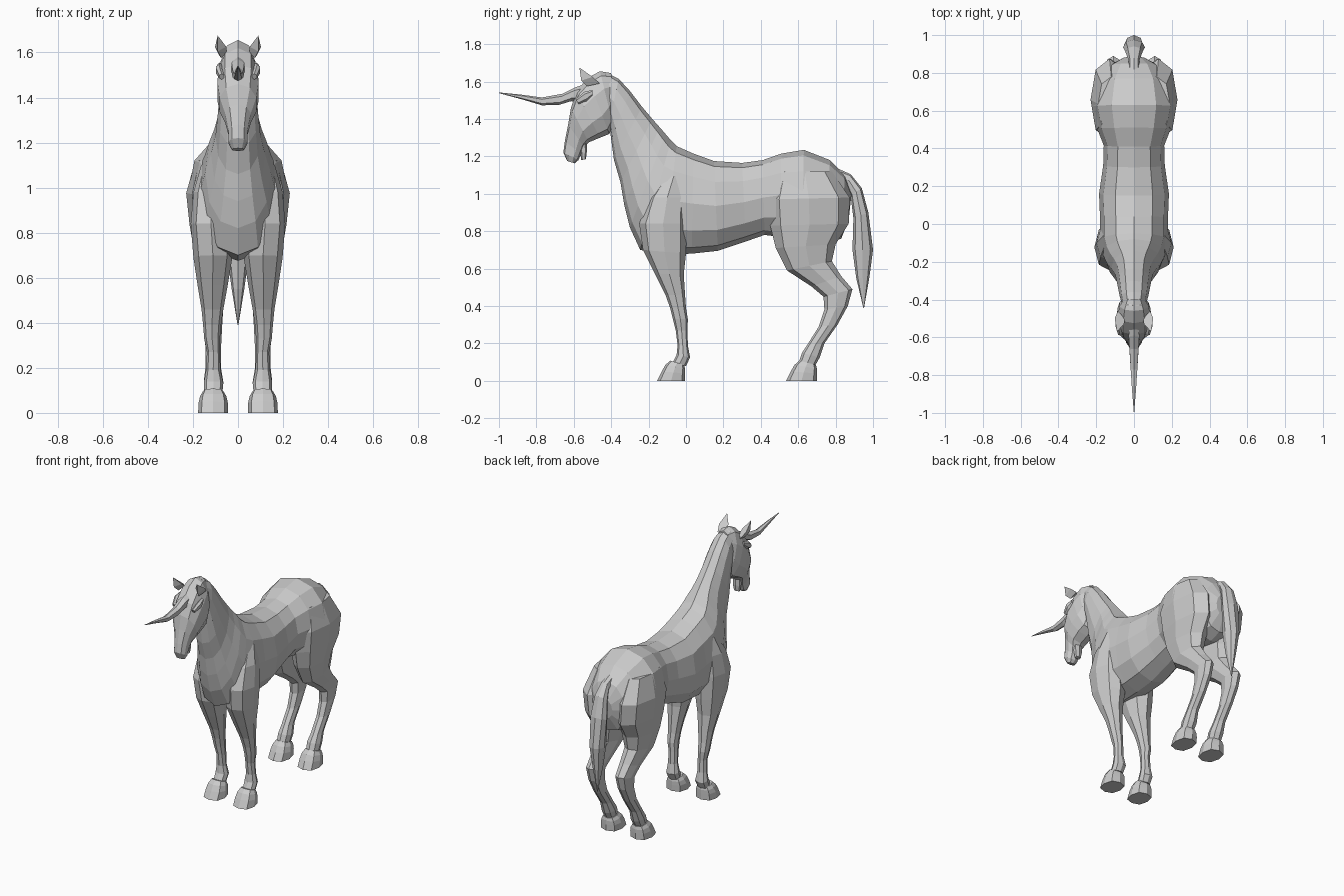
import bpy, bmesh, math
from mathutils import Vector

coat = bpy.data.materials.new("grey_coat")
coat.diffuse_color = (0.6, 0.6, 0.6, 1)


def finish(name, bm):
    bmesh.ops.recalc_face_normals(bm, faces=bm.faces)
    mesh = bpy.data.meshes.new(name)
    bm.to_mesh(mesh)
    bm.free()
    mesh.materials.append(coat)
    obj = bpy.data.objects.new(name, mesh)
    bpy.context.collection.objects.link(obj)
    return obj


def loft(name, sections, sides=8, power=0.9, side=1):
    """Skin rings; each section is (y, z) of one edge, (y, z) of the other, x min, x max."""
    bm = bmesh.new()
    rings = []
    for ay, az, by, bz, x0, x1 in sections:
        mid = Vector(((x0 + x1) / 2, (ay + by) / 2, (az + bz) / 2))
        arm = Vector((0, (ay - by) / 2, (az - bz) / 2))
        ring = []
        for i in range(sides):
            a = 2 * math.pi * i / sides
            c, s = math.cos(a), math.sin(a)
            c = math.copysign(abs(c) ** power, c) if abs(c) > 1e-6 else 0
            s = math.copysign(abs(s) ** power, s) if abs(s) > 1e-6 else 0
            p = mid + arm * c + Vector(((x1 - x0) / 2 * s, 0, 0))
            p.x *= side
            ring.append(bm.verts.new(p))
        rings.append(ring)
    for r, q in zip(rings, rings[1:]):
        for i in range(sides):
            j = (i + 1) % sides
            bm.faces.new((r[i], r[j], q[j], q[i]))
    bm.faces.new(rings[0])
    bm.faces.new(rings[-1])
    return finish(name, bm)


def centred(rows):
    return [(a, b, c, d, -w, w) for a, b, c, d, w in rows]


# Torso, from rump to chest, rising into the neck
loft("torso_and_neck", centred([
    (0.885, 1.00, 0.87, 0.86, 0.06),
    (0.85, 1.10, 0.83, 0.76, 0.13),
    (0.77, 1.18, 0.75, 0.73, 0.19),
    (0.63, 1.235, 0.62, 0.74, 0.22),
    (0.51, 1.215, 0.50, 0.77, 0.195),
    (0.41, 1.18, 0.42, 0.78, 0.16),
    (0.30, 1.165, 0.32, 0.745, 0.163),
    (0.15, 1.175, 0.17, 0.695, 0.185),
    (0.04, 1.215, 0.03, 0.68, 0.18),
    (-0.05, 1.255, -0.12, 0.675, 0.18),
    (-0.08, 1.285, -0.245, 0.70, 0.165),
    (-0.11, 1.32, -0.30, 0.82, 0.145),
    (-0.14, 1.355, -0.33, 0.94, 0.12),
    (-0.18, 1.40, -0.35, 1.06, 0.10),
    (-0.235, 1.465, -0.385, 1.18, 0.09),
    (-0.30, 1.55, -0.40, 1.29, 0.082),
    (-0.36, 1.615, -0.41, 1.37, 0.075),
    (-0.43, 1.65, -0.44, 1.42, 0.06),
]), 12)

# Head, from poll and cheeks to muzzle
loft("head", centred([
    (-0.40, 1.645, -0.385, 1.43, 0.055),
    (-0.46, 1.655, -0.39, 1.37, 0.08),
    (-0.525, 1.62, -0.41, 1.32, 0.092),
    (-0.585, 1.55, -0.46, 1.30, 0.095),
    (-0.615, 1.46, -0.52, 1.275, 0.085),
    (-0.63, 1.37, -0.545, 1.25, 0.06),
    (-0.648, 1.28, -0.56, 1.215, 0.045),
    (-0.656, 1.22, -0.575, 1.18, 0.043),
    (-0.635, 1.175, -0.595, 1.163, 0.028),
]), 10)

# Lower lip hanging behind the muzzle
loft("lower_lip", centred([
    (-0.57, 1.27, -0.53, 1.27, 0.03),
    (-0.565, 1.215, -0.53, 1.225, 0.028),
    (-0.56, 1.18, -0.535, 1.185, 0.02),
]), 6)

# Curved horn
loft("horn", centred([
    (-0.53, 1.59, -0.57, 1.49, 0.03),
    (-0.59, 1.57, -0.615, 1.495, 0.032),
    (-0.66, 1.535, -0.68, 1.475, 0.027),
    (-0.77, 1.515, -0.77, 1.473, 0.02),
    (-0.88, 1.53, -0.87, 1.503, 0.012),
    (-1.0, 1.542, -1.0, 1.538, 0.001),
]), 6)

# Tail with a tapered tip
loft("tail", centred([
    (0.80, 1.14, 0.83, 1.04, 0.03),
    (0.88, 1.105, 0.86, 1.04, 0.03),
    (0.94, 1.03, 0.88, 0.99, 0.045),
    (0.975, 0.90, 0.895, 0.87, 0.058),
    (1.0, 0.70, 0.89, 0.70, 0.048),
    (0.98, 0.55, 0.91, 0.55, 0.028),
    (0.952, 0.39, 0.948, 0.39, 0.002),
]), 8)

for side, label in ((1, "right"), (-1, "left")):
    # Front leg from shoulder to fetlock
    loft("front_leg_" + label, [
        (-0.11, 1.10, -0.02, 1.09, 0.05, 0.165),
        (-0.20, 0.98, 0.0, 0.98, 0.04, 0.198),
        (-0.25, 0.84, 0.005, 0.84, 0.03, 0.21),
        (-0.23, 0.70, 0.0, 0.68, 0.025, 0.198),
        (-0.165, 0.57, -0.012, 0.57, 0.045, 0.18),
        (-0.11, 0.46, -0.005, 0.46, 0.065, 0.162),
        (-0.085, 0.39, 0.0, 0.39, 0.075, 0.155),
        (-0.07, 0.33, 0.01, 0.33, 0.08, 0.15),
        (-0.055, 0.27, 0.008, 0.27, 0.08, 0.138),
        (-0.045, 0.19, 0.01, 0.19, 0.078, 0.142),
        (-0.05, 0.14, 0.022, 0.125, 0.065, 0.152),
        (-0.075, 0.09, 0.0, 0.08, 0.07, 0.15),
    ], 8, side=side)

    # Hind leg from thigh through hock to fetlock
    loft("hind_leg_" + label, [
        (0.49, 1.12, 0.78, 1.12, 0.05, 0.19),
        (0.44, 0.97, 0.875, 0.98, 0.03, 0.23),
        (0.45, 0.83, 0.87, 0.84, 0.02, 0.215),
        (0.48, 0.71, 0.80, 0.73, 0.025, 0.195),
        (0.54, 0.59, 0.78, 0.64, 0.045, 0.175),
        (0.67, 0.505, 0.83, 0.56, 0.055, 0.16),
        (0.735, 0.45, 0.89, 0.49, 0.065, 0.155),
        (0.74, 0.38, 0.865, 0.40, 0.07, 0.15),
        (0.71, 0.29, 0.81, 0.30, 0.075, 0.145),
        (0.65, 0.195, 0.74, 0.20, 0.075, 0.145),
        (0.62, 0.15, 0.715, 0.125, 0.065, 0.152),
        (0.60, 0.09, 0.69, 0.08, 0.07, 0.15),
    ], 8, side=side)

    # Hooves, sloped at the toe
    for name, toe in (("front_hoof_", -0.155), ("hind_hoof_", 0.535)):
        heel = toe + (0.15 if toe < 0 else 0.165)
        loft(name + label, [
            (toe, 0.0, heel, 0.0, 0.045, 0.177),
            (toe + 0.025, 0.05, heel, 0.04, 0.045, 0.175),
            (toe + 0.045, 0.085, heel, 0.065, 0.052, 0.168),
            (toe + 0.07, 0.108, heel - 0.005, 0.085, 0.065, 0.155),
        ], 8, 0.75, side)

    # Pointed ear, swept forward and outward
    bm = bmesh.new()
    base = [(0.05, -0.50, 1.60), (0.075, -0.53, 1.575), (0.085, -0.46, 1.59)]
    belly = [(0.052, -0.53, 1.625), (0.09, -0.56, 1.605), (0.102, -0.50, 1.625)]
    low, mid = [[bm.verts.new((x * side, y, z)) for x, y, z in ring] for ring in (base, belly)]
    tip = bm.verts.new((0.09 * side, -0.57, 1.675))
    for i in range(3):
        j = (i + 1) % 3
        bm.faces.new((low[i], low[j], mid[j], mid[i]))
        bm.faces.new((mid[i], mid[j], tip))
    bm.faces.new(low)
    finish("ear_" + label, bm)

    # Brow ridge over the eye
    loft("brow_" + label, [
        (-0.50, 1.555, -0.50, 1.525, 0.07, 0.092),
        (-0.545, 1.545, -0.53, 1.495, 0.07, 0.10),
        (-0.59, 1.505, -0.575, 1.48, 0.06, 0.085),
    ], 6, side=side)
